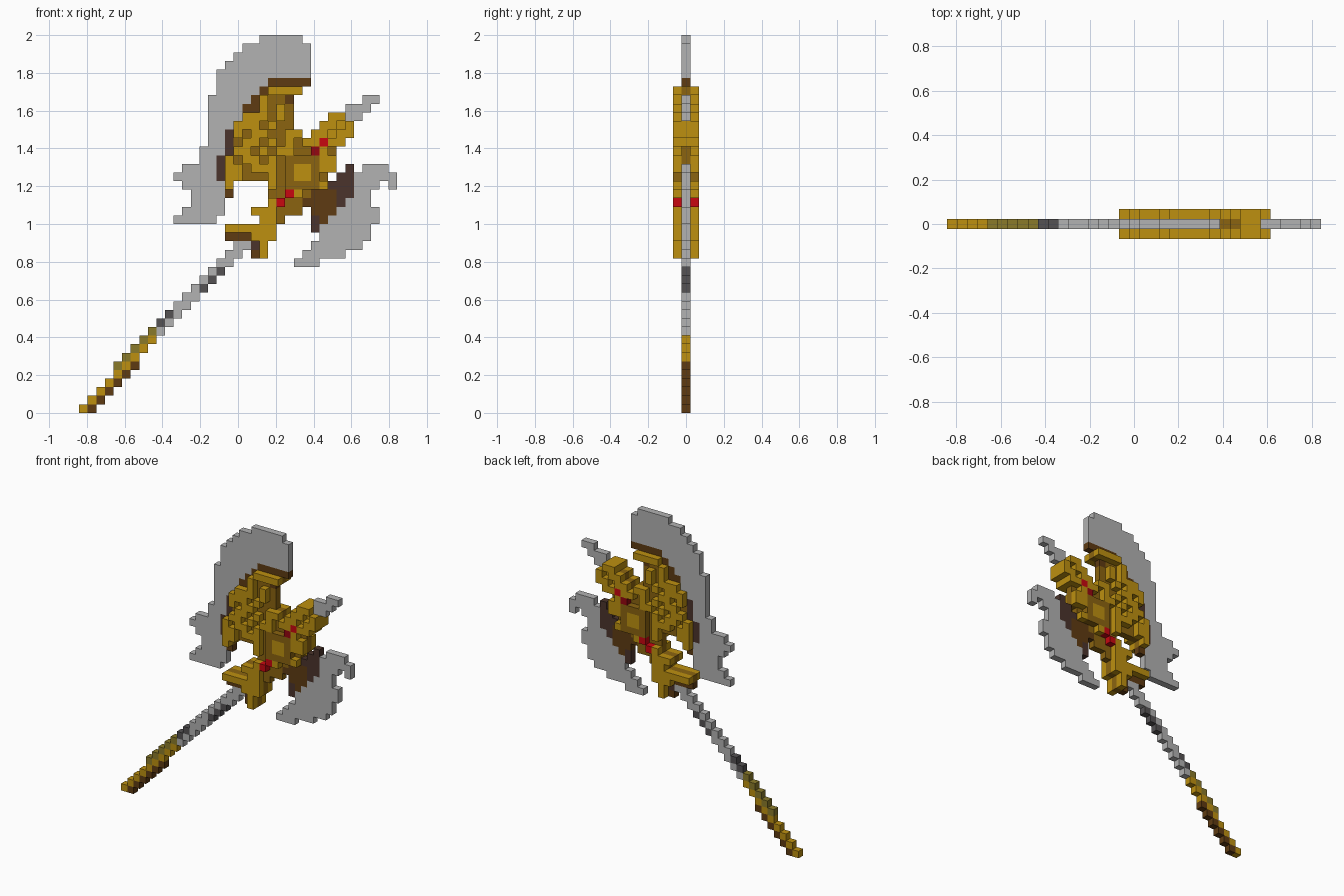
import bpy, bmesh

if "Cube" in bpy.data.objects:
    bpy.data.objects.remove(bpy.data.objects["Cube"], do_unlink=True)

C = 2 / 44            # one block
COLS, ROWS = 37, 44   # size in blocks; row 0 is the top


def material(name, r, g, b):
    m = bpy.data.materials.new(name)
    m.use_nodes = True
    m.diffuse_color = (r, g, b, 1)
    m.node_tree.nodes["Principled BSDF"].inputs["Base Color"].default_value = (r, g, b, 1)
    return m


STEEL = material("steel", 0.445, 0.445, 0.445)
IRON = material("dark iron", 0.09, 0.085, 0.088)
GOLD = material("gold", 0.51, 0.28, 0.005)
BRONZE = material("dark gold", 0.258, 0.127, 0.005)
OLIVE = material("olive brass", 0.254, 0.195, 0.023)
BROWN = material("warm brown", 0.114, 0.044, 0.006)
UMBER = material("dark umber", 0.07, 0.034, 0.025)
RED = material("red gem", 0.58, 0.002, 0.005)
GARNET = material("dark red gem", 0.3, 0.002, 0.005)

used = {False: set(), True: set()}   # blocks taken in the core and raised layers


def runs(first_row, spans):
    """One (first, last) column span per row, going down."""
    return {(c, first_row + i) for i, (a, b) in enumerate(spans) for c in range(a, b + 1)}


def rects(*items):
    """Rectangles of blocks: column, row, width, height."""
    return {(c + i, r + j) for c, r, w, h in items for i in range(w) for j in range(h)}


def diagonal(total, first, last):
    """Staircase of blocks rising to the right."""
    return {(c, total - c) for c in range(first, last + 1)}


def slab(name, mat, cells, raised=False):
    """Extruded block silhouette; raised slabs sit on both broad sides."""
    cells = cells - used[raised]
    used[raised].update(cells)
    y0, y1 = (-1.5 * C, -0.5 * C) if raised else (-0.5 * C, 0.5 * C)
    bm = bmesh.new()

    def quad(*pts):
        bm.faces.new([bm.verts.new(p) for p in pts])

    for c, r in sorted(cells):
        x0, z0 = (c - COLS / 2) * C, (ROWS - 1 - r) * C
        x1, z1 = x0 + C, z0 + C
        quad((x0, y0, z0), (x1, y0, z0), (x1, y0, z1), (x0, y0, z1))
        quad((x1, y1, z0), (x0, y1, z0), (x0, y1, z1), (x1, y1, z1))
        if (c - 1, r) not in cells:
            quad((x0, y1, z0), (x0, y0, z0), (x0, y0, z1), (x0, y1, z1))
        if (c + 1, r) not in cells:
            quad((x1, y0, z0), (x1, y1, z0), (x1, y1, z1), (x1, y0, z1))
        if (c, r - 1) not in cells:
            quad((x0, y0, z1), (x1, y0, z1), (x1, y1, z1), (x0, y1, z1))
        if (c, r + 1) not in cells:
            quad((x0, y1, z0), (x1, y1, z0), (x1, y0, z0), (x0, y0, z0))
    bmesh.ops.remove_doubles(bm, verts=bm.verts, dist=C * 0.01)
    me = bpy.data.meshes.new(name)
    bm.to_mesh(me)
    bm.free()
    me.materials.append(mat)
    ob = bpy.data.objects.new(name, me)
    bpy.context.collection.objects.link(ob)
    if raised:
        mod = ob.modifiers.new("both_sides", 'MIRROR')
        mod.use_axis = (False, True, False)
        mod.use_mirror_merge = False
    return ob


# Handle: gold grip with brown underside, then steel shaft with iron bands
slab("grip", GOLD, diagonal(43, 0, 8))
slab("grip_underside", BROWN, diagonal(44, 1, 6))
slab("grip_top", OLIVE, diagonal(42, 4, 8))
slab("shaft_bands", IRON, diagonal(42, 9, 10) | diagonal(43, 14, 16))
slab("shaft", STEEL, diagonal(42, 11, 18) | diagonal(43, 9, 19))

# Large crescent blade
slab("large_blade", STEEL, runs(0, [
    (21, 25), (19, 26), (18, 26), (17, 26), (16, 26), (16, 21), (16, 20), (15, 19),
    (15, 18), (15, 18), (15, 17), (15, 16), (15, 16), (14, 16), (14, 15), (12, 15),
    (11, 15), (12, 16), (13, 16), (13, 16), (12, 16), (11, 15)]))
slab("large_blade_top_edge", BROWN, rects(
    (22, 5, 5, 1), (21, 6, 1, 1), (20, 7, 1, 1), (19, 8, 2, 1), (24, 7, 1, 1), (17, 18, 1, 1)))
slab("large_blade_lower_edge", UMBER, rects((17, 11, 1, 3), (16, 14, 1, 3)))

# Small blade behind the head
slab("small_blade", STEEL, runs(15, [
    (33, 35), (32, 36), (32, 34), (32, 33), (31, 33), (30, 34), (29, 34),
    (28, 33), (28, 33), (27, 32), (26, 30), (25, 27)]) | {(36, 17)})
slab("small_blade_edge", UMBER, rects(
    (31, 15, 1, 1), (30, 16, 2, 1), (29, 17, 3, 1), (30, 18, 2, 1), (30, 19, 1, 1),
    (27, 21, 1, 2)))
slab("small_blade_mount", BROWN, rects(
    (27, 18, 3, 1), (26, 19, 4, 1), (27, 20, 3, 1), (28, 21, 1, 1)))

# Top spike
slab("spike_tip", STEEL, rects((33, 7, 2, 1), (31, 8, 3, 1), (31, 9, 2, 1)))
slab("spike_core", GOLD, rects((29, 9, 2, 1), (29, 10, 3, 2), (29, 12, 2, 1)))

# Collar under the head
slab("collar_underside", BROWN, rects((17, 23, 3, 1), (20, 25, 1, 1)))
slab("collar_shadow_band", UMBER, rects((20, 23, 1, 2)))

# Head core
slab("head_core", BRONZE, runs(6, [
    (22, 25), (21, 24), (20, 24), (19, 24), (18, 24), (18, 25), (18, 28), (18, 29),
    (17, 29), (17, 29), (17, 28), (22, 28), (22, 27), (22, 26), (20, 25), (21, 23),
    (17, 22), (21, 22), (21, 21), (21, 21)]) | rects((27, 11, 2, 1), (28, 10, 1, 1), (17, 17, 1, 1)))

# Gems, raised on both sides
slab("gems", RED, rects((28, 12, 1, 1), (24, 18, 1, 1), (23, 19, 1, 1)), True)
slab("dark_gem", GARNET, rects((27, 13, 1, 1)), True)

# Raised gold ornament
slab("medallion", GOLD, rects((25, 15, 2, 2)), True)
slab("medallion_frame", BRONZE, rects((24, 14, 4, 4)), True)
slab("spike_ornament", GOLD, rects(
    (29, 9, 2, 1), (28, 10, 2, 1), (31, 10, 1, 2), (27, 11, 2, 1), (30, 11, 1, 1),
    (26, 12, 2, 1), (29, 12, 2, 1), (28, 13, 1, 1), (28, 14, 2, 2)), True)
slab("crest_ornament", GOLD, rects(
    (22, 6, 4, 1), (21, 7, 1, 3), (20, 9, 1, 1), (23, 8, 1, 2), (19, 9, 1, 1),
    (18, 10, 3, 1), (22, 10, 1, 1), (18, 11, 1, 1), (20, 11, 2, 1), (24, 11, 2, 1),
    (19, 12, 2, 1), (22, 12, 1, 1), (24, 12, 1, 1)), True)
slab("wing_ornament", GOLD, rects(
    (18, 13, 2, 1), (21, 13, 1, 1), (23, 13, 2, 1), (17, 14, 1, 4), (19, 14, 2, 1),
    (22, 14, 1, 1), (18, 15, 1, 2), (20, 15, 2, 1), (22, 15, 1, 3)), True)
slab("collar_cross", GOLD, rects(
    (28, 17, 1, 1), (25, 18, 1, 1), (22, 19, 1, 1), (20, 20, 3, 1), (21, 21, 2, 1),
    (17, 22, 6, 1), (20, 23, 3, 1), (21, 24, 1, 2)), True)
